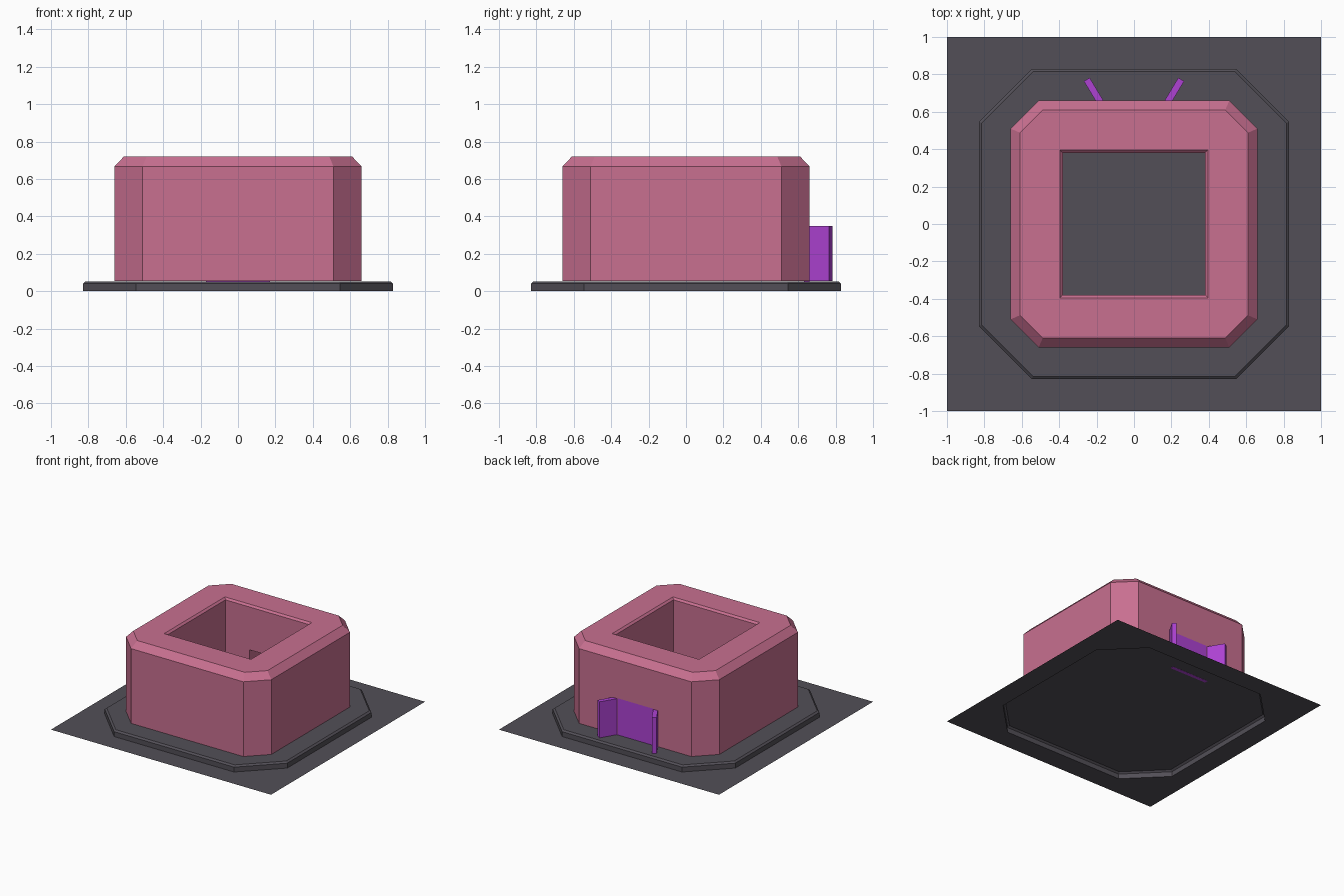
import bpy, bmesh
from math import radians
from mathutils import Matrix

if "Cube" in bpy.data.objects:
    bpy.data.objects.remove(bpy.data.objects["Cube"])


def material(name, rgb):
    m = bpy.data.materials.new(name)
    m.diffuse_color = (*rgb, 1)
    m.use_nodes = True
    m.node_tree.nodes["Principled BSDF"].inputs["Base Color"].default_value = m.diffuse_color
    return m


SLATE = material("slate", (0.085, 0.078, 0.095))
PINK = material("pink", (0.58, 0.16, 0.28))
PURPLE = material("purple", (0.42, 0.055, 0.65))


def finish(bm, name, mat):
    bmesh.ops.recalc_face_normals(bm, faces=bm.faces)
    me = bpy.data.meshes.new(name)
    bm.to_mesh(me)
    bm.free()
    ob = bpy.data.objects.new(name, me)
    bpy.context.collection.objects.link(ob)
    if mat:
        me.materials.append(mat)
    return ob


def octagon(bm, r, c, z):
    pts = [(-c, -r), (c, -r), (r, -c), (r, c), (c, r), (-c, r), (-r, c), (-r, -c)]
    return [bm.verts.new((x, y, z)) for x, y in pts]


def square(bm, r, z):
    return [bm.verts.new((x, y, z)) for x, y in [(-r, -r), (r, -r), (r, r), (-r, r)]]


def bridge(bm, a, b):
    n = len(a)
    for i in range(n):
        j = (i + 1) % n
        bm.faces.new((a[i], a[j], b[j], b[i]))


def bridge_square(bm, s, o):
    # four side quads and four corner triangles
    for k in range(4):
        n = s[(k + 1) % 4]
        bm.faces.new((s[k], n, o[2 * k + 1], o[2 * k]))
        bm.faces.new((n, o[(2 * k + 2) % 8], o[2 * k + 1]))


def box(name, size, loc, mat, angle=0):
    bm = bmesh.new()
    bmesh.ops.create_cube(bm, size=1, matrix=Matrix.Translation(loc)
                          @ Matrix.Rotation(angle, 4, 'Z') @ Matrix.Diagonal((*size, 1)))
    return finish(bm, name, mat)


# ground sheet with the raised octagonal plinth, open underneath
bm = bmesh.new()
rim = octagon(bm, 0.83, 0.545, 0)
side = octagon(bm, 0.83, 0.545, 0.04)
top = octagon(bm, 0.815, 0.54, 0.052)
bridge_square(bm, square(bm, 1, 0), rim)
bridge(bm, rim, side)
bridge(bm, side, top)
bm.faces.new(top)
finish(bm, "ground_plinth", SLATE)

# hollow building with chamfered corners and rim
bm = bmesh.new()
foot = octagon(bm, 0.66, 0.51, 0.053)
shoulder = octagon(bm, 0.66, 0.51, 0.667)
crown = octagon(bm, 0.61, 0.488, 0.72)
lip = square(bm, 0.395, 0.72)
throat = square(bm, 0.38, 0.705)
inner_foot = square(bm, 0.38, 0.053)
bridge(bm, foot, shoulder)
bridge(bm, shoulder, crown)
bridge_square(bm, lip, crown)
bridge(bm, lip, throat)
bridge(bm, throat, inner_foot)
bridge_square(bm, inner_foot, foot)
walls = finish(bm, "courtyard_walls", PINK)

# doorway through the back wall
cutter = box("doorway_cutter", (0.32, 0.6, 0.4), (0, 0.6, 0.153), None)
cutter.hide_render = True
cutter.hide_set(True)
mod = walls.modifiers.new("doorway", 'BOOLEAN')
mod.operation = 'DIFFERENCE'
mod.solver = 'EXACT'
mod.object = cutter

# door panel and the two splayed side wings
box("door_panel", (0.34, 0.03, 0.302), (0, 0.645, 0.202), PURPLE)
for s, side_name in ((-1, "left"), (1, "right")):
    box(side_name + "_door_wing", (0.036, 0.165, 0.296), (s * 0.21, 0.702, 0.201),
        PURPLE, -s * radians(31))
